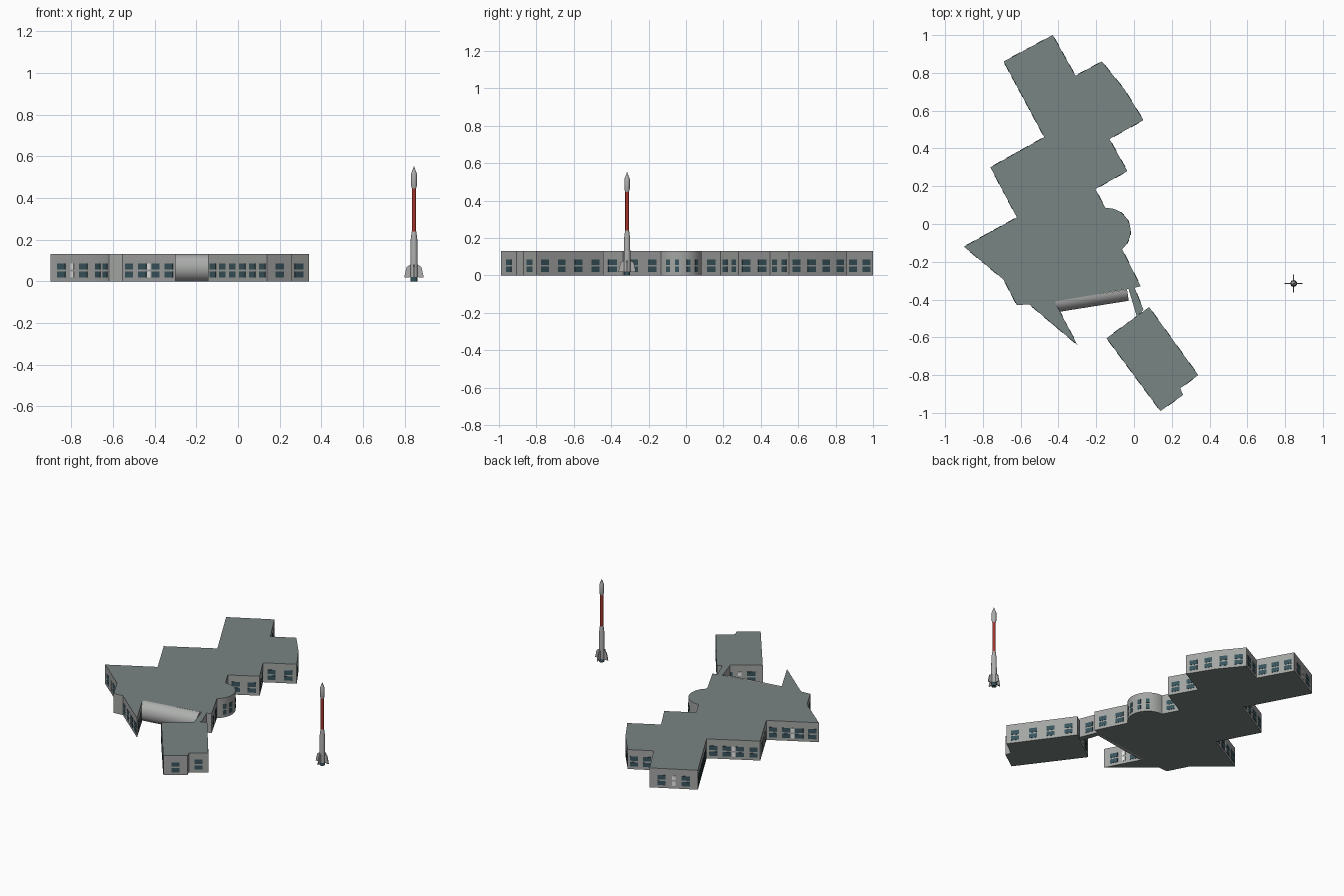
import bpy, bmesh, math
from mathutils import Vector

if "Cube" in bpy.data.objects:
    bpy.data.objects.remove(bpy.data.objects["Cube"])

H = 0.13  # building height


def material(name, rgb):
    m = bpy.data.materials.new(name)
    m.diffuse_color = (*rgb, 1)
    m.use_nodes = True
    m.node_tree.nodes["Principled BSDF"].inputs["Base Color"].default_value = m.diffuse_color
    return m


WALL = material("wall grey", (0.37, 0.38, 0.37))
ROOF = material("roof grey green", (0.19, 0.235, 0.23))
GLASS = material("window teal", (0.04, 0.09, 0.11))
WHITE = material("white panel", (0.85, 0.85, 0.85))
SILVER = material("light grey", (0.42, 0.43, 0.42))
RED = material("rocket red", (0.38, 0.035, 0.025))


def finish(bm, name, mats, smooth=None):
    bmesh.ops.recalc_face_normals(bm, faces=bm.faces)
    me = bpy.data.meshes.new(name)
    bm.to_mesh(me)
    bm.free()
    for m in mats:
        me.materials.append(m)
    if smooth:
        for p in me.polygons:
            p.use_smooth = True
        me.set_sharp_from_angle(angle=math.radians(smooth))
    ob = bpy.data.objects.new(name, me)
    bpy.context.collection.objects.link(ob)
    return ob


def extrude(bm, pts, vec):
    face = bm.faces.new([bm.verts.new(p) for p in pts])
    new = bmesh.ops.extrude_face_region(bm, geom=[face])["geom"]
    bmesh.ops.translate(bm, verts=[v for v in new if isinstance(v, bmesh.types.BMVert)], vec=vec)


def block(name, outline):
    """Flat-roofed block; horizontal faces take the roof colour."""
    bm = bmesh.new()
    extrude(bm, [(x, y, 0) for x, y in outline], (0, 0, H))
    bm.normal_update()
    for f in bm.faces:
        f.material_index = 1 if abs(f.normal.z) > 0.5 else 0
    finish(bm, name, [WALL, ROOF], 25)


def plate(bm, a, d, n, s, w, z0, z1):
    """Thin plate on a wall starting at a, centred at distance s."""
    p = a + d * (s - w / 2) - n * 0.002
    q = p + d * w
    extrude(bm, [(p.x, p.y, z0), (q.x, q.y, z0), (q.x, q.y, z1), (p.x, p.y, z1)],
            (n.x * 0.004, n.y * 0.004, 0))


ROWS = ((0.019, 0.047), (0.057, 0.086))
win, panels = bmesh.new(), bmesh.new()


def glaze(outline, skip=()):
    """Two rows of windows on every wall long enough (outline is clockwise)."""
    for i, p in enumerate(outline):
        a, b = Vector(p), Vector(outline[(i + 1) % len(outline)])
        length = (b - a).length
        if length < 0.1 or i in skip:
            continue
        d = (b - a).normalized()
        n = Vector((-d.y, d.x))
        count = max(1, int(length / 0.075))
        if length > 0.25:
            count -= count % 2
        step = length / count
        for z0, z1 in ROWS:
            for k in range(count):
                plate(win, a, d, n, (k + 0.5) * step, 0.05, z0, z1)
            if 0.25 < length < 0.34:
                plate(panels, a, d, n, length / 2, 0.02, z0, z1)


# Main building with the rounded lobe on its east side
LC, LR = Vector((-0.14, -0.038)), 0.122
lobe = [(LC.x + LR * math.cos(math.radians(t)), LC.y + LR * math.sin(math.radians(t)))
        for t in [95 - 146 * k / 16 for k in range(17)]]
main = [(-0.43, 1.0), (-0.31, 0.785), (-0.17, 0.86), (-0.05, 0.712), (0.05, 0.55),
        (-0.13, 0.45), (-0.035, 0.28), (-0.205, 0.185)] + lobe + [
        (0.035, -0.33), (-0.035, -0.345), (-0.42, -0.41), (-0.30, -0.64), (-0.555, -0.425),
        (-0.62, -0.43), (-0.69, -0.295), (-0.90, -0.12), (-0.62, 0.035), (-0.76, 0.30),
        (-0.475, 0.46), (-0.69, 0.86)]
block("main_building", main)
glaze(main, skip=(main.index((-0.035, -0.345)),))

# Narrow windows around the lobe
for t in (50, 25, -5, -28):
    n = Vector((math.cos(math.radians(t)), math.sin(math.radians(t))))
    d = Vector((n.y, -n.x))
    for z0, z1 in ROWS:
        plate(win, LC + n * LR, d, n, 0, 0.022, z0, z1)

# Annex and its link corridor
annex = [(-0.145, -0.605), (0.08, -0.44), (0.34, -0.80), (0.245, -0.87), (0.26, -0.905), (0.14, -0.99)]
block("annex", annex)
glaze(annex)
link = [(-0.03, -0.34), (0.0, -0.33), (0.05, -0.455), (0.015, -0.49)]
block("link_corridor", link)
glaze(link, skip=(3,))

finish(win, "windows", [GLASS])
finish(panels, "white_panels", [WHITE])

# Bulging half-round front between the wedge and the corridor
a, b = Vector((-0.42, -0.408, 0)), Vector((-0.037, -0.347, 0))
d = (b - a).normalized()
out = Vector((d.y, -d.x, 0))
bm = bmesh.new()
arc = [math.pi * k / 16 - math.pi / 2 for k in range(17)]
extrude(bm, [a + out * 0.06 * math.cos(t) + Vector((0, 0, H / 2 * (1 + math.sin(t)))) for t in arc], b - a)
finish(bm, "rounded_front", [SILVER], 40)

# Rocket
RX, RY = 0.845, -0.315


def lathe(name, profile, mat, sides=16):
    bm = bmesh.new()
    rings = [[bm.verts.new((RX + r * math.cos(2 * math.pi * k / sides),
                            RY + r * math.sin(2 * math.pi * k / sides), z)) for k in range(sides)]
             for r, z in profile]
    for lo, hi in zip(rings, rings[1:]):
        for k in range(sides):
            j = (k + 1) % sides
            bm.faces.new((lo[k], lo[j], hi[j], hi[k]))
    bm.faces.new(rings[0])
    bm.faces.new(rings[-1])
    finish(bm, name, [mat], 35)


lathe("rocket_nozzle", [(0.016, 0), (0.016, 0.022)], GLASS)
lathe("rocket_lower_stage", [(0.018, 0.02), (0.018, 0.06), (0.016, 0.20), (0.011, 0.24)], SILVER)
lathe("rocket_upper_stage", [(0.010, 0.235), (0.010, 0.458)], RED)
lathe("rocket_nose", [(0.010, 0.445), (0.0145, 0.462), (0.0145, 0.515), (0.004, 0.542), (0.001, 0.552)], SILVER)

# Four fins
bm = bmesh.new()
for k in range(4):
    u = Vector((math.cos(k * math.pi / 2), math.sin(k * math.pi / 2), 0))
    s = Vector((-u.y, u.x, 0)) * 0.003
    c = Vector((RX, RY, 0)) - s
    extrude(bm, [c + u * r + Vector((0, 0, z)) for r, z in
                 ((0.01, 0.02), (0.047, 0.018), (0.036, 0.068), (0.01, 0.085))], s * 2)
finish(bm, "rocket_fins", [SILVER])
